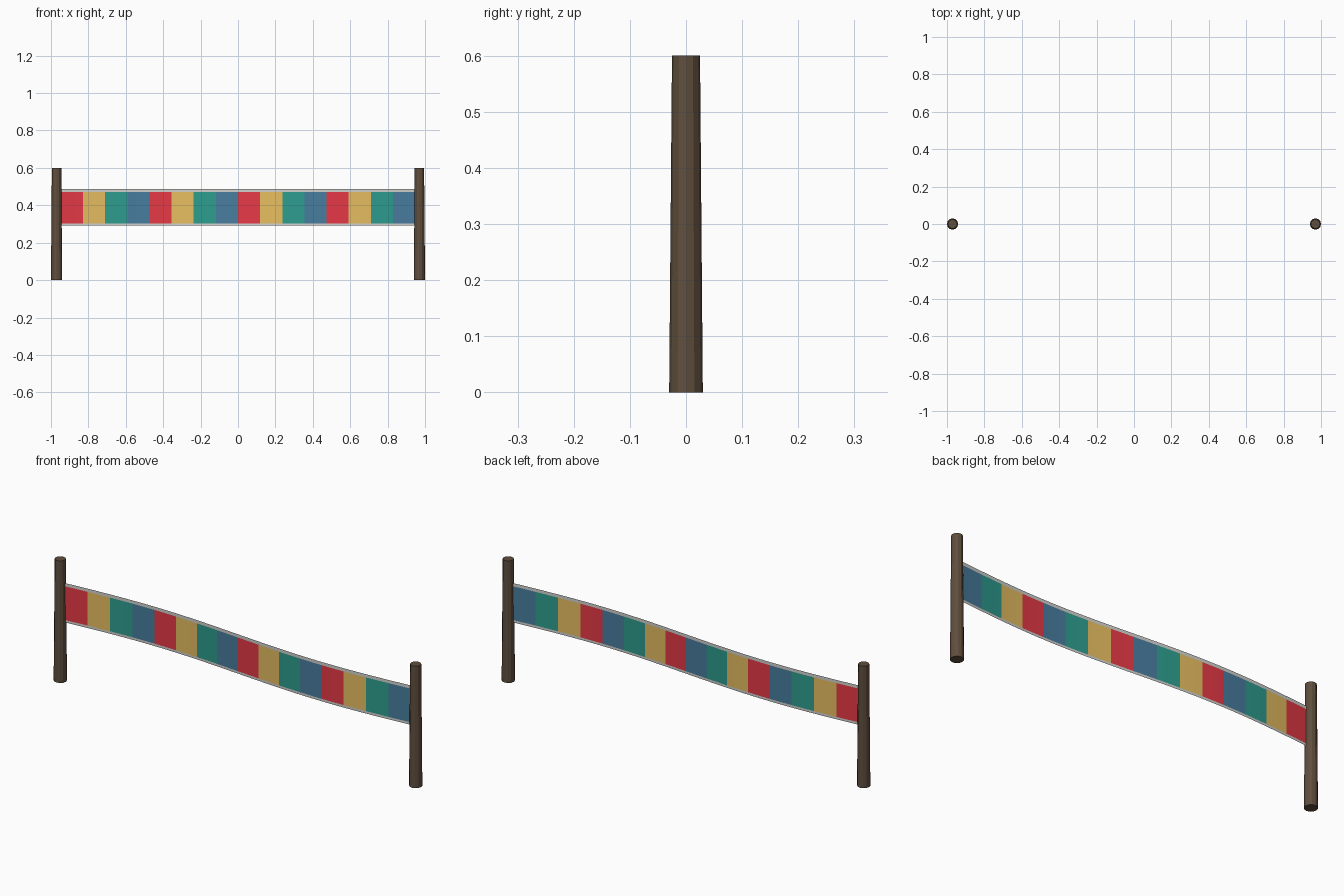
import bpy, bmesh, math

if "Cube" in bpy.data.objects:
    bpy.data.objects.remove(bpy.data.objects["Cube"])

HALF = 0.947          # half length of the banner
PANELS, SEGS = 16, 3  # colour panels, and columns per panel
SWAY = 0.025          # depth of the wind ripple
ROWS = [0.292, 0.304, 0.47, 0.486]  # hem, cloth, hem heights


def material(name, rgb):
    """Material from 0-255 display colour."""
    lin = [((c / 255 + 0.055) / 1.055) ** 2.4 for c in rgb]
    m = bpy.data.materials.new(name)
    m.diffuse_color = (*lin, 1)
    m.use_nodes = True
    m.node_tree.nodes["Principled BSDF"].inputs["Base Color"].default_value = m.diffuse_color
    return m


wood = material("dark_wood", (95, 78, 61))
cloth = [material("red_cloth", (230, 57, 70)),
         material("yellow_cloth", (233, 192, 98)),
         material("teal_cloth", (46, 157, 143)),
         material("blue_cloth", (72, 125, 159)),
         material("pale_hem", (208, 210, 206))]

# Tapered posts at both ends
for side, name in ((-1, "left_post"), (1, "right_post")):
    bpy.ops.mesh.primitive_cone_add(vertices=12, radius1=0.03, radius2=0.025,
                                    depth=0.6, location=(side * 0.97, 0, 0.3))
    post = bpy.context.object
    post.name = name
    post.data.materials.append(wood)

# Rippled banner: one thin sheet, coloured panels between pale hems
bm = bmesh.new()
cols = PANELS * SEGS
grid = []
for i in range(cols + 1):
    x = -HALF + 2 * HALF * i / cols
    y = -SWAY * math.sin(math.pi * x / HALF)
    grid.append([bm.verts.new((x, y, z)) for z in ROWS])
for i in range(cols):
    for j in range(3):
        f = bm.faces.new((grid[i][j], grid[i + 1][j],
                          grid[i + 1][j + 1], grid[i][j + 1]))
        f.material_index = (i // SEGS) % 4 if j == 1 else 4
        f.smooth = True
mesh = bpy.data.meshes.new("banner")
bm.to_mesh(mesh)
bm.free()
for m in cloth:
    mesh.materials.append(m)
bpy.context.collection.objects.link(bpy.data.objects.new("banner", mesh))
